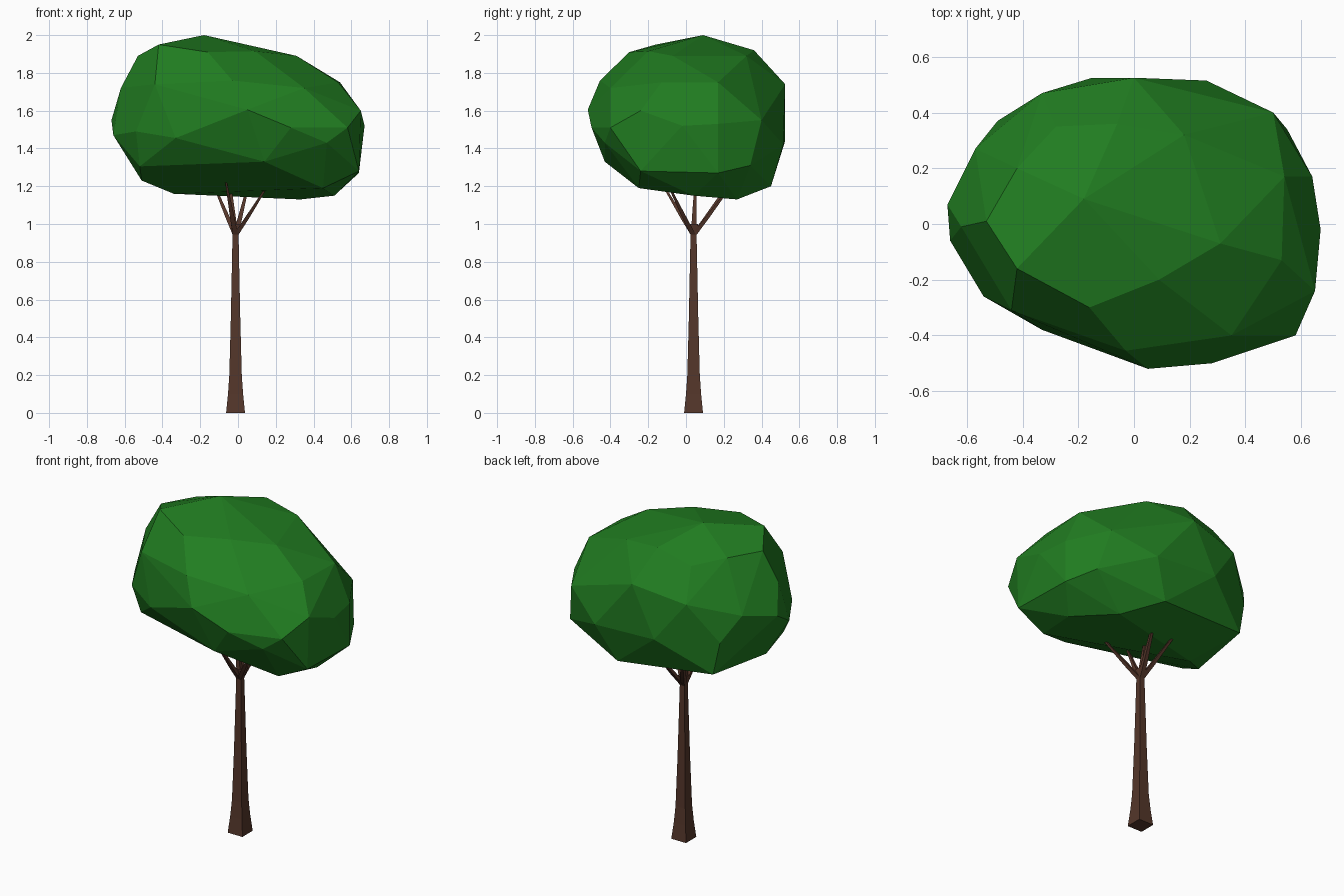
import bpy, bmesh
from mathutils import Vector

if "Cube" in bpy.data.objects:
    bpy.data.objects.remove(bpy.data.objects["Cube"])


def material(name, color):
    m = bpy.data.materials.new(name)
    m.diffuse_color = color
    m.use_nodes = True
    m.node_tree.nodes["Principled BSDF"].inputs["Base Color"].default_value = m.diffuse_color
    return m


def finish(name, bm, mat):
    bmesh.ops.recalc_face_normals(bm, faces=bm.faces)
    me = bpy.data.meshes.new(name)
    bm.to_mesh(me)
    bm.free()
    me.materials.append(mat)
    ob = bpy.data.objects.new(name, me)
    bpy.context.collection.objects.link(ob)
    return ob


def square_tube(name, path, mat):
    """Four-sided tube through (x, y, z, half width) stations."""
    bm = bmesh.new()
    rings = [[bm.verts.new((x + r * a, y + r * b, z))
              for a, b in ((-1, -1), (1, -1), (1, 1), (-1, 1))]
             for x, y, z, r in path]
    for lo, hi in zip(rings, rings[1:]):
        for i in range(4):
            j = (i + 1) % 4
            bm.faces.new((lo[i], lo[j], hi[j], hi[i]))
    bm.faces.new(rings[0])
    bm.faces.new(rings[-1])
    return finish(name, bm, mat)


green = material("leaf_green", (0.015, 0.205, 0.015, 1))
brown = material("bark_brown", (0.089, 0.037, 0.023, 1))

# Trunk: square section flaring at the foot and at the fork
CX, CY = -0.013, 0.04
square_tube("trunk", [(CX, CY, z, r) for z, r in
                      ((0, 0.05), (0.1, 0.04), (0.2, 0.033), (0.5, 0.025),
                       (0.94, 0.016), (1.0, 0.024))], brown)

# Branches fanning from the trunk top into the crown
for n, (dx, dy) in enumerate(((0.18, -0.14), (-0.12, 0.19), (-0.05, -0.17),
                              (0.07, 0.21), (-0.03, 0.01))):
    tip = Vector((CX + dx, CY + dy))
    mid = Vector((CX, CY)).lerp(tip, 0.33)
    square_tube(f"branch_{n + 1}", [(CX, CY, 0.94, 0.014),
                                    (mid.x, mid.y, 1.03, 0.012),
                                    (tip.x, tip.y, 1.22, 0.005)], brown)

# Crown: faceted hull, listed from its top down to its flat underside
crown = [
    (-.18, .09, 2.0), (-.42, -.16, 1.95), (-.16, -.30, 1.91),
    (.09, -.20, 1.915), (.31, -.07, 1.89), (.18, .32, 1.89),
    (-.06, .36, 1.92), (-.28, .35, 1.86), (-.42, .20, 1.89), (-.53, .01, 1.89),
    (-.03, -.455, 1.76), (.35, -.40, 1.72), (-.44, -.31, 1.74),
    (.53, -.13, 1.75), (.54, .17, 1.75), (0, .525, 1.74),
    (-.33, .47, 1.68), (-.62, -.01, 1.72),
    (.05, -.52, 1.605), (.65, -.24, 1.60), (.50, .40, 1.55), (-.57, .27, 1.60),
    (.58, -.40, 1.51), (.28, -.50, 1.51), (.67, -.02, 1.52), (.64, .17, 1.53),
    (-.67, .07, 1.55), (-.54, -.26, 1.49), (-.33, -.38, 1.455),
    (-.66, -.06, 1.47), (.47, -.43, 1.43), (.26, .515, 1.42),
    (-.15, .525, 1.44), (-.49, .37, 1.45),
    (.14, -.43, 1.33), (-.52, -.20, 1.305), (.64, -.24, 1.28),
    (.64, .17, 1.27), (.55, .34, 1.31),
    (.15, .45, 1.20), (-.45, .38, 1.25), (-.51, -.05, 1.23),
    (.45, -.25, 1.19), (-.34, .08, 1.16), (.51, .04, 1.15), (.33, .27, 1.13),
]
bm = bmesh.new()
for p in crown:
    bm.verts.new(p)
bmesh.ops.convex_hull(bm, input=bm.verts)
loose = [v for v in bm.verts if not v.link_faces]
bmesh.ops.delete(bm, geom=loose, context='VERTS')
# Merge nearly coplanar triangles into larger facets
bmesh.ops.dissolve_limit(bm, angle_limit=0.12, verts=bm.verts, edges=bm.edges)
finish("leaf_crown", bm, green)
